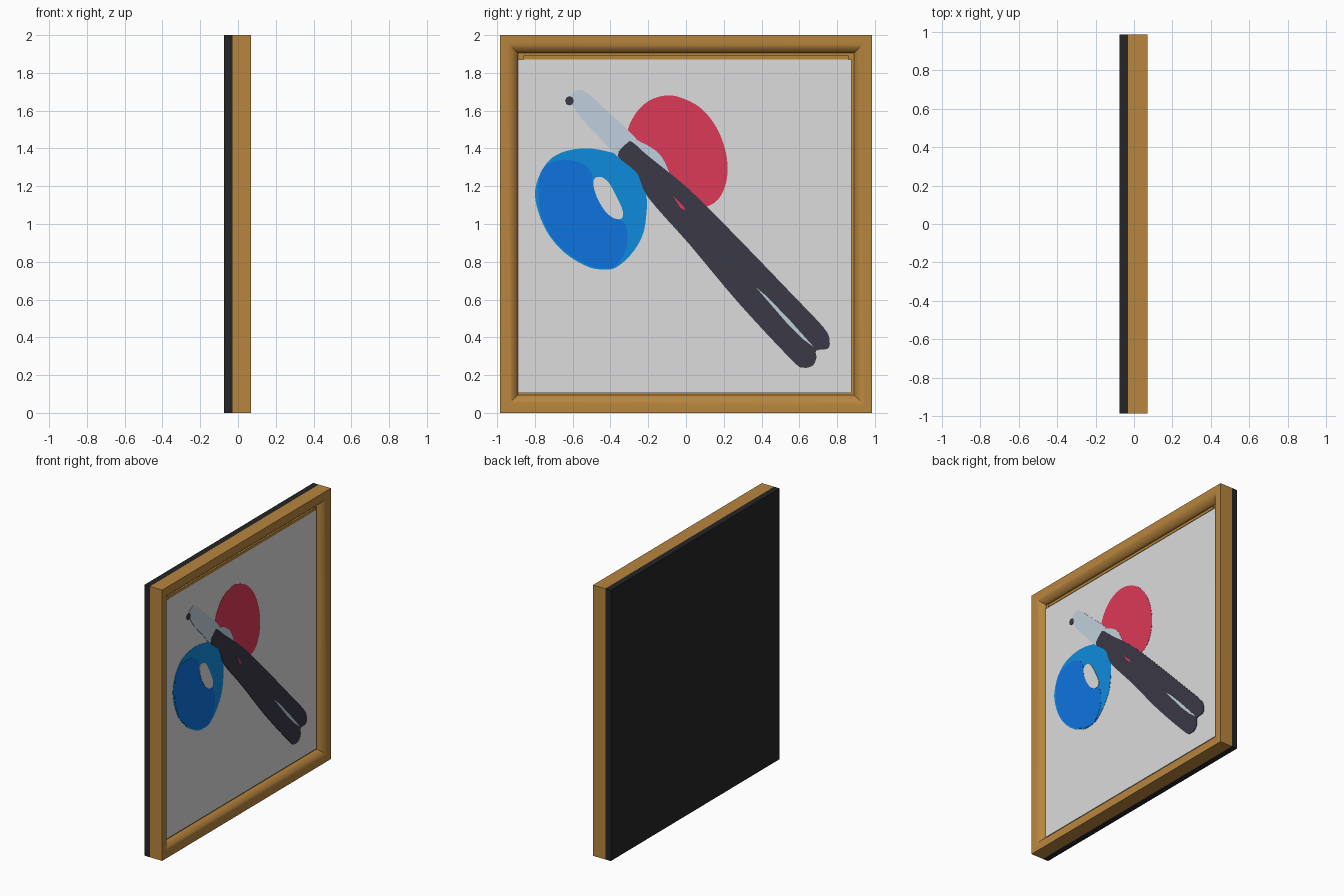
import bpy, bmesh, math
from mathutils import Vector

if "Cube" in bpy.data.objects:
    bpy.data.objects.remove(bpy.data.objects["Cube"])


def material(name, rgb):
    m = bpy.data.materials.new(name)
    m.diffuse_color = [(c / 255 / 12.92 if c < 11 else ((c / 255 + 0.055) / 1.055) ** 2.4) for c in rgb] + [1]
    m.use_nodes = True
    m.node_tree.nodes["Principled BSDF"].inputs["Base Color"].default_value = m.diffuse_color
    return m


GOLD = material("golden_wood", (184, 133, 62))
BLACK = material("black_backing", (37, 37, 38))
CANVAS = material("pale_canvas", (220, 220, 220))
RED = material("red_paint", (220, 57, 87))
BLUE = material("blue_paint", (15, 139, 220))
DEEP = material("deep_blue_paint", (13, 116, 222))
DARK = material("charcoal_paint", (58, 56, 70))
STEEL = material("pale_steel_paint", (192, 208, 221))


def finish(bm, name, mat):
    bmesh.ops.recalc_face_normals(bm, faces=bm.faces)
    me = bpy.data.meshes.new(name)
    bm.to_mesh(me)
    bm.free()
    me.materials.append(mat)
    ob = bpy.data.objects.new(name, me)
    bpy.context.collection.objects.link(ob)
    return ob


def box(name, mat, x, y, z):
    bm = bmesh.new()
    bmesh.ops.create_cube(bm, size=1)
    for v in bm.verts:
        v.co = [lo + (c + 0.5) * (hi - lo) for c, (lo, hi) in zip(v.co, (x, y, z))]
    return finish(bm, name, mat)


def moulding(name, mat, profile):
    """Sweep a closed (inset, x) profile round the rectangle with mitred corners."""
    bm = bmesh.new()
    rings = []
    for sy, sz in ((-1, -1), (1, -1), (1, 1), (-1, 1)):
        rings.append([bm.verts.new((x, sy * (0.985 - i), 1 + sz * (1 - i))) for i, x in profile])
    n = len(profile)
    for k in range(4):
        a, b = rings[k], rings[(k + 1) % 4]
        for j in range(n):
            bm.faces.new((a[j], a[(j + 1) % n], b[(j + 1) % n], b[j]))
    return finish(bm, name, mat)


def rounded(points, steps=4):
    """Closed smooth curve through the points."""
    p = [Vector(q) for q in points]
    n, out = len(p), []
    for i in range(n):
        a, b, c, d = p[i - 1], p[i], p[(i + 1) % n], p[(i + 2) % n]
        for s in range(steps):
            t = s / steps
            out.append(0.5 * (2 * b + (c - a) * t + (2 * a - 5 * b + 4 * c - d) * t * t
                              + (3 * b - a - 3 * c + d) * t ** 3))
    return out


FRONT = 0.026


def plate(name, mat, layer, points, smooth=True):
    """Thin painted shape lying on the canvas, points as (y, z)."""
    bm = bmesh.new()
    outline = rounded(points) if smooth else points
    face = bm.faces.new([bm.verts.new((FRONT - 0.001, y, z)) for y, z in outline])
    res = bmesh.ops.extrude_face_region(bm, geom=[face])
    for v in res["geom"]:
        if isinstance(v, bmesh.types.BMVert):
            v.co.x = FRONT + 0.0015 * layer
    bmesh.ops.triangulate(bm, faces=[f for f in bm.faces if len(f.verts) > 4])
    return finish(bm, name, mat)


# Backing board and rounded wooden frame
box("backing_board", BLACK, (-0.075, -0.03), (-0.985, 0.985), (0, 2))
frame = moulding("frame", GOLD, [
    (0, -0.03), (0, 0.07), (0.035, 0.07), (0.052, 0.067), (0.067, 0.060),
    (0.080, 0.050), (0.089, 0.040), (0.095, 0.028), (0.095, -0.03)])
bpy.context.view_layer.objects.active = frame
frame.select_set(True)
bpy.ops.object.shade_smooth_by_angle(angle=math.radians(25))

# Inner rebate, canvas and the stepped lip above it
box("rebate", GOLD, (-0.03, 0.018), (-0.89, 0.89), (0.095, 1.905))
box("canvas", CANVAS, (0.0, FRONT), (-0.892, 0.877), (0.105, 1.872))
box("top_lip", GOLD, (0.0, 0.030), (-0.86, 0.86), (1.872, 1.892))

# Painted cups
plate("red_cup", RED, 1, [
    (-.31, 1.48), (-.27, 1.58), (-.20, 1.65), (-.11, 1.68), (-.03, 1.67), (.07, 1.62),
    (.15, 1.53), (.20, 1.42), (.22, 1.31), (.21, 1.21), (.17, 1.13), (.10, 1.09),
    (.02, 1.10), (-.08, 1.20), (-.10, 1.27), (-.12, 1.33), (-.17, 1.39), (-.25, 1.44)])
plate("blue_ring", BLUE, 1, [
    (-.80, 1.16), (-.77, 1.27), (-.71, 1.35), (-.62, 1.39), (-.51, 1.40), (-.40, 1.38),
    (-.31, 1.35), (-.25, 1.26), (-.21, 1.15), (-.21, 1.05), (-.23, .94), (-.29, .84),
    (-.37, .77), (-.43, .76), (-.51, .77), (-.62, .83), (-.71, .92), (-.77, 1.03)])
plate("blue_ring_shade", DEEP, 2, [
    (-.78, 1.21), (-.76, 1.29), (-.70, 1.33), (-.63, 1.34), (-.55, 1.32), (-.50, 1.27),
    (-.49, 1.19), (-.45, 1.10), (-.40, 1.04), (-.33, 1.01), (-.31, .94), (-.32, .86),
    (-.37, .78), (-.43, .765), (-.51, .78), (-.62, .84), (-.71, .93), (-.77, 1.06)])
plate("ring_hole", CANVAS, 3, [
    (-.49, 1.23), (-.455, 1.25), (-.41, 1.22), (-.365, 1.14), (-.335, 1.07),
    (-.34, 1.03), (-.38, 1.03), (-.43, 1.07), (-.475, 1.15)])

# Painted tool: blade, tip, handles and the slit between them
plate("blade", STEEL, 2, [
    (-.61, 1.67), (-.57, 1.71), (-.52, 1.69), (-.43, 1.61), (-.30, 1.49),
    (-.26, 1.44), (-.28, 1.39), (-.35, 1.35), (-.46, 1.46), (-.57, 1.58)])
plate("blade_side", STEEL, 2, [
    (-.27, 1.44), (-.21, 1.42), (-.14, 1.37), (-.10, 1.30), (-.10, 1.27), (-.25, 1.40)])
plate("blade_tip", DARK, 3, [
    (-.617 + .023 * math.cos(i * math.pi / 4), 1.652 + .025 * math.sin(i * math.pi / 4))
    for i in range(8)], smooth=False)
plate("handles", DARK, 3, [
    (-.36, 1.36), (-.31, 1.43), (-.28, 1.43), (-.20, 1.36), (.02, 1.18), (.28, .92),
    (.55, .64), (.73, .45), (.76, .38), (.75, .34), (.69, .33), (.69, .29), (.67, .25),
    (.62, .24), (.56, .28), (.28, .58), (.02, .89), (-.20, 1.14), (-.26, 1.27)])
plate("handle_slit", STEEL, 4, [
    (.37, .665), (.43, .615), (.55, .49), (.68, .345), (.62, .39), (.53, .48)], smooth=False)
plate("handle_glint", RED, 4, [
    (-.07, 1.15), (-.01, 1.09), (0, 1.07), (-.03, 1.085)], smooth=False)
